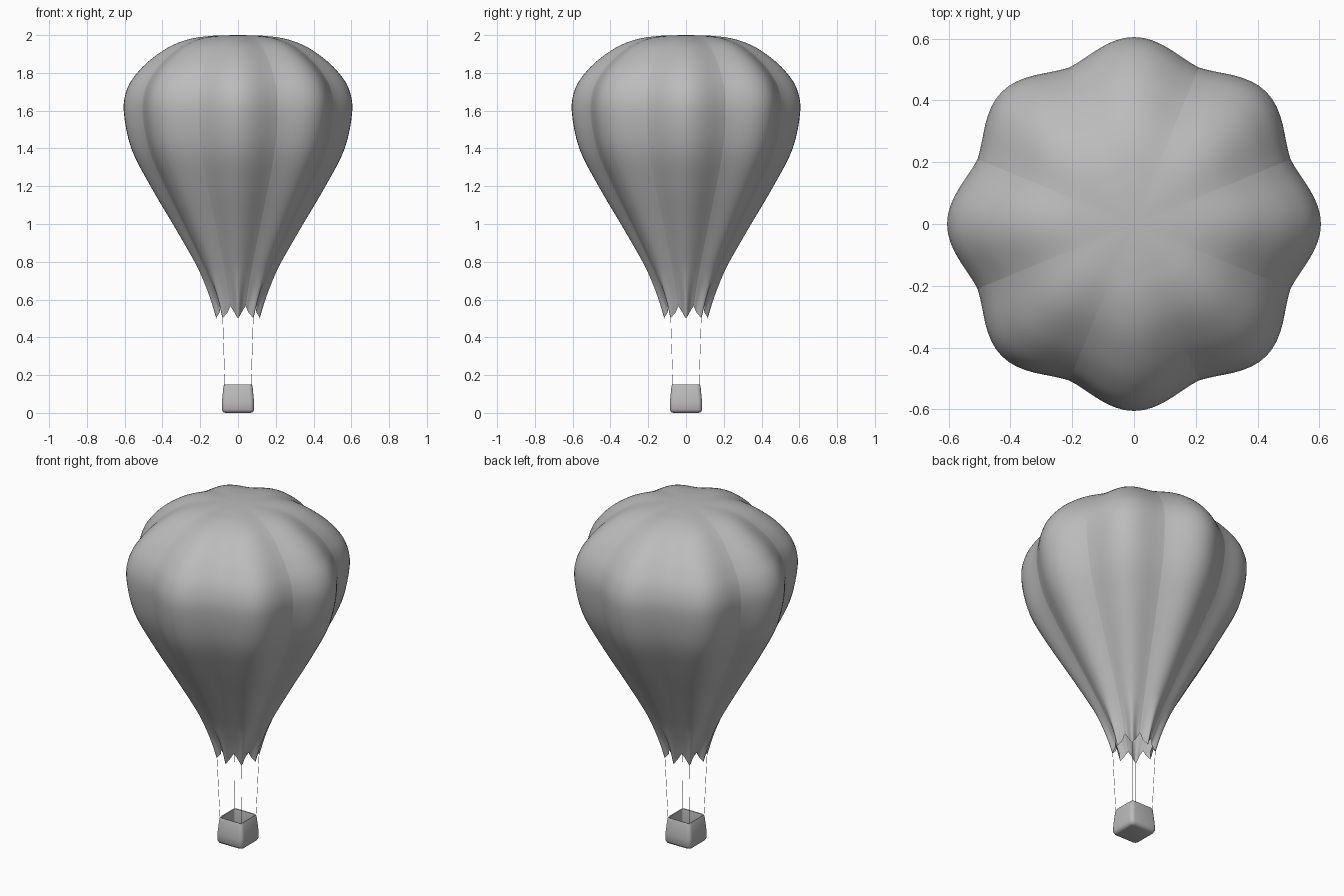
import bpy, bmesh, math
from mathutils import Vector

cube = bpy.data.objects.get("Cube")
if cube:
    bpy.data.objects.remove(cube)

grey = bpy.data.materials.new("plain_grey")
grey.use_nodes = True
colour = (0.5, 0.5, 0.5, 1)
grey.diffuse_color = colour
grey.node_tree.nodes["Principled BSDF"].inputs["Base Color"].default_value = colour

LOBES, STEPS = 8, 16          # gores round the envelope, segments per gore
SEGS = LOBES * STEPS


def add_object(name, bm):
    mesh = bpy.data.meshes.new(name)
    bmesh.ops.recalc_face_normals(bm, faces=bm.faces)
    for f in bm.faces:
        f.smooth = True
    bm.to_mesh(mesh)
    bm.free()
    mesh.materials.append(grey)
    obj = bpy.data.objects.new(name, mesh)
    bpy.context.collection.objects.link(obj)
    return obj


def smooth_path(points, cuts=4):
    """Curve running through every point."""
    pts = [Vector(p) for p in points]
    ext = [2 * pts[0] - pts[1]] + pts + [2 * pts[-1] - pts[-2]]
    out = []
    for a, b, c, d in zip(ext, ext[1:], ext[2:], ext[3:]):
        for i in range(cuts):
            t = i / cuts
            out.append(b + (c - a) * t / 2 + (2 * a - 5 * b + 4 * c - d) * t**2 / 2
                       + (3 * b - a - 3 * c + d) * t**3 / 2)
    return out + [pts[-1]]


# Envelope: lobed gores, gathered into a pointed hem
profile = smooth_path([(0.115, 0.5), (0.145, 0.6), (0.183, 0.7), (0.23, 0.8),
                       (0.345, 1.0), (0.463, 1.2), (0.565, 1.4), (0.605, 1.6),
                       (0.585, 1.72), (0.525, 1.81), (0.45, 1.88), (0.35, 1.945),
                       (0.24, 1.983), (0.12, 1.998)])


def envelope_point(radius, z, i):
    a = 2 * math.pi * i / SEGS
    phase = (i % STEPS) / STEPS                      # 0 on a ridge, 0.5 in a valley
    swell = 0.4 + 0.4 * math.cos(LOBES * a) + 0.2 * abs(math.cos(LOBES * a / 2))
    hem = max(0, (0.8 - z) / 0.3) ** 1.5
    r = radius * (1 - 0.094 * (1 - swell))
    r *= 1 - 0.05 * hem * (1 - math.cos(2 * LOBES * a))
    z += 0.065 * hem * (1 - abs(2 * phase - 1))
    return r * math.cos(a), r * math.sin(a), z


bm = bmesh.new()
rings = [[bm.verts.new(envelope_point(p.x, p.y, i)) for i in range(SEGS)] for p in profile]
for low, high in zip(rings, rings[1:]):
    for i in range(SEGS):
        j = (i + 1) % SEGS
        bm.faces.new((low[i], low[j], high[j], high[i]))
    # Seams in the valleys between the gores
    for i in range(STEPS // 2, SEGS, STEPS):
        bm.edges.get((low[i], high[i])).smooth = False
crown = bm.verts.new((0, 0, 2))
for i in range(SEGS):
    bm.faces.new((rings[-1][i], rings[-1][(i + 1) % SEGS], crown))
add_object("envelope", bm)

# Basket: rounded open box, narrower at the rim
bm = bmesh.new()


def square(half, z, corner):
    ring = []
    for q in range(4):
        for k in range(5):
            a = math.pi / 2 * (q + k / 4)
            c = math.pi / 2 * q + math.pi / 4
            reach = (half - corner) * math.sqrt(2)
            ring.append(bm.verts.new((reach * math.cos(c) + corner * math.cos(a),
                                      reach * math.sin(c) + corner * math.sin(a), z)))
    return ring


walls = [square(*s) for s in ((0.066, 0, 0.014), (0.079, 0.004, 0.02), (0.086, 0.018, 0.022),
                              (0.085, 0.06, 0.022), (0.077, 0.142, 0.02), (0.073, 0.15, 0.018),
                              (0.067, 0.149, 0.014), (0.065, 0.14, 0.014), (0.072, 0.03, 0.014))]
for low, high in zip(walls, walls[1:]):
    for i in range(len(low)):
        j = (i + 1) % len(low)
        bm.faces.new((low[i], low[j], high[j], high[i]))
bm.faces.new(walls[0])
bm.faces.new(walls[-1])
basket = add_object("basket", bm)
bpy.context.view_layer.objects.active = basket
basket.select_set(True)
bpy.ops.object.shade_smooth_by_angle(angle=math.radians(50))

# Ropes: one thin line from each basket corner to the hem
for side, sx in (("left", 1), ("right", -1)):
    for end, sy in (("front", -1), ("back", 1)):
        bm = bmesh.new()
        ends = [[bm.verts.new((sx * x + 0.001 * math.cos(k * math.pi / 3),
                               sy * x + 0.001 * math.sin(k * math.pi / 3), z))
                 for k in range(6)] for x, z in ((0.069, 0.14), (0.081, 0.51))]
        for k in range(6):
            n = (k + 1) % 6
            bm.faces.new((ends[0][k], ends[0][n], ends[1][n], ends[1][k]))
        add_object(f"{end}_{side}_rope", bm)
